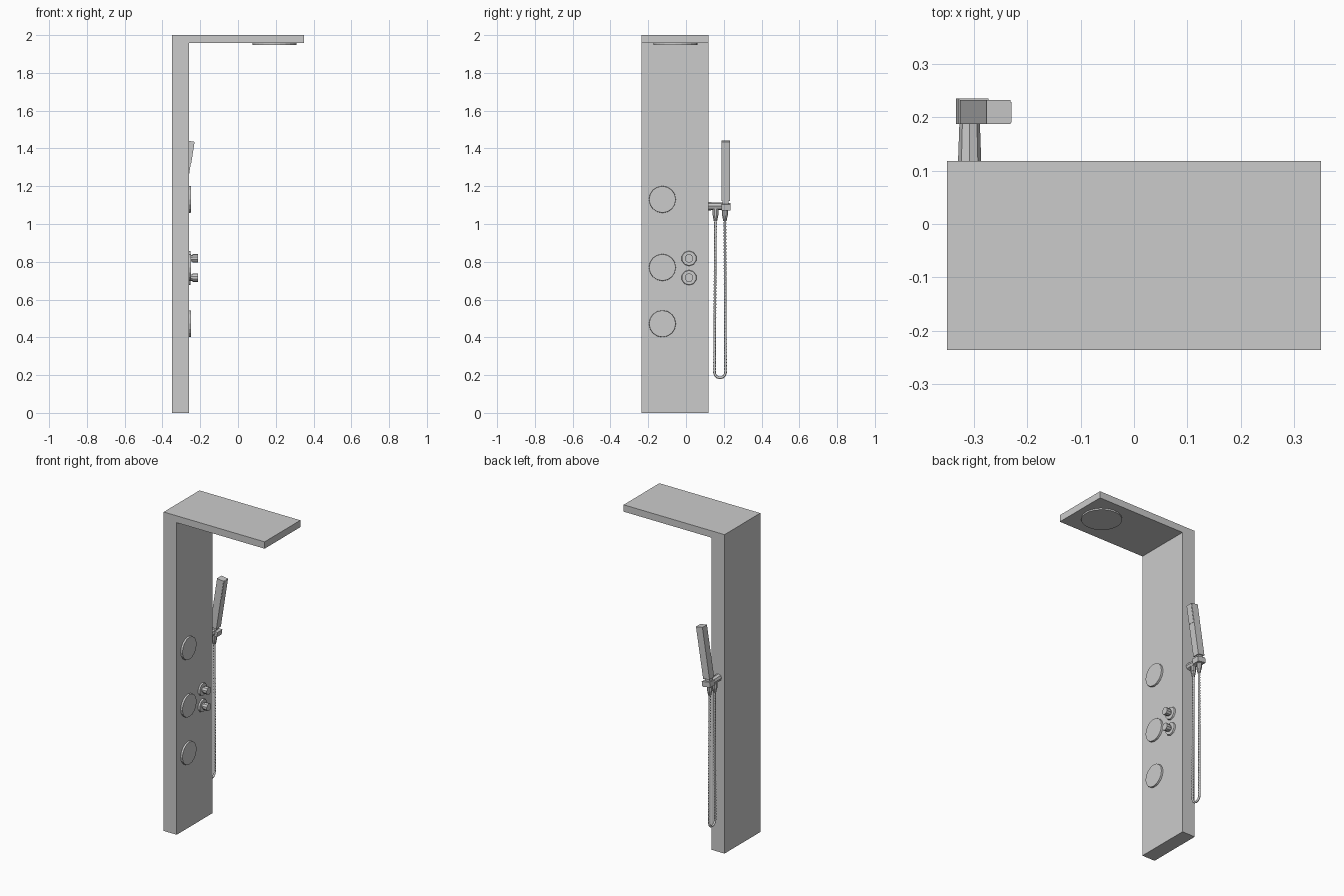
import bpy
import math
from mathutils import Vector, Matrix

if "Cube" in bpy.data.objects:
    bpy.data.objects.remove(bpy.data.objects["Cube"])


def box(name, lo, hi):
    lo, hi = Vector(lo), Vector(hi)
    bpy.ops.mesh.primitive_cube_add(size=1, location=(lo + hi) / 2)
    o = bpy.context.object
    o.name = name
    o.scale = hi - lo
    bpy.ops.object.transform_apply(location=False, rotation=False, scale=True)
    return o


def rod(name, a, b, r1, r2=None, sides=16):
    a, b = Vector(a), Vector(b)
    bpy.ops.mesh.primitive_cone_add(vertices=sides, radius1=r1, radius2=r1 if r2 is None else r2,
                                    depth=(b - a).length, location=(a + b) / 2)
    o = bpy.context.object
    o.name = name
    o.rotation_euler = (b - a).to_track_quat('Z', 'Y').to_euler()
    return o


def lean(o, pivot, angle):
    # rotate the mesh about a y-axis line through pivot
    p = Vector(pivot) - o.location
    o.data.transform(Matrix.Translation(p) @ Matrix.Rotation(angle, 4, 'Y') @ Matrix.Translation(-p))


# wall column and overhead slab
FACE = -0.26
box("column", (-0.35, -0.236, 0), (FACE, 0.118, 1.957))
box("overhead_slab", (-0.35, -0.236, 1.957), (0.35, 0.118, 2.0))
rod("rain_head", (0.193, -0.055, 1.96), (0.193, -0.055, 1.948), 0.116, sides=24)

# body jets
for i, z in enumerate((0.472, 0.77, 1.13)):
    rod(f"body_jet_{i}", (FACE - 0.005, -0.125, z), (FACE + 0.011, -0.125, z), 0.072, 0.070, 16)

# valve knobs: flange, stem, cap
for i, z in enumerate((0.716, 0.818)):
    y = 0.016
    rod(f"knob_flange_{i}", (FACE - 0.005, y, z), (FACE + 0.009, y, z), 0.042, 0.038, 10)
    rod(f"knob_stem_{i}", (FACE, y, z), (-0.235, y, z), 0.017, sides=10)
    rod(f"knob_cap_{i}", (-0.24, y, z), (-0.213, y, z), 0.023, sides=10)

# holder arm and clamp
HX = -0.308
rod("holder_arm", (HX, 0.11, 1.094), (HX, 0.195, 1.094), 0.022, 0.019, 8)
clamp = box("holder_clamp", (-0.331, 0.187, 1.077), (-0.275, 0.235, 1.109))
lean(clamp, (HX, 0.2, 1.094), math.radians(9))

# hand shower leaning forward out of the clamp
TILT = math.radians(9)
PIVOT = (HX, 0.21, 1.10)
neck = box("shower_neck", (HX - 0.016, 0.194, 1.10), (HX + 0.016, 0.224, 1.135))
handle = box("shower_handle", (HX - 0.022, 0.187, 1.125), (HX + 0.023, 0.232, 1.443))
panel = box("shower_spray_face", (HX + 0.02, 0.190, 1.325), (HX + 0.025, 0.229, 1.441))
for o in (neck, handle, panel):
    lean(o, PIVOT, TILT)

# hose connectors
YA, YB = 0.156, 0.206
for name, y in (("outlet", YA), ("shower", YB)):
    rod(name + "_connector", (HX, y, 1.045), (HX, y, 1.085), 0.016, sides=10)
    rod(name + "_hose_cone", (HX, y, 1.015), (HX, y, 1.048), 0.009, 0.015, 10)

# ribbed hose: long U with alternating radius
path = []
mid, half, zb = 0.180, 0.029, 0.215
n = 95
for k in range(n):
    t = k / n
    path.append((HX, YA + (mid - half - YA) * t, 1.03 + (zb - 1.03) * t))
for k in range(13):
    a = math.pi * k / 12
    path.append((HX, mid - half * math.cos(a), zb - half * math.sin(a)))
for k in range(1, n + 1):
    t = k / n
    path.append((HX, mid + half + (YB - mid - half) * t, zb + (1.03 - zb) * t))
curve = bpy.data.curves.new("hose", 'CURVE')
curve.dimensions = '3D'
curve.bevel_depth = 0.0075
curve.bevel_resolution = 2
curve.use_fill_caps = True
sp = curve.splines.new('POLY')
sp.points.add(len(path) - 1)
for k, (pt, p) in enumerate(zip(sp.points, path)):
    pt.co = (*p, 1)
    pt.radius = 1.0 if k % 2 else 0.78
bpy.context.collection.objects.link(bpy.data.objects.new("hose", curve))
